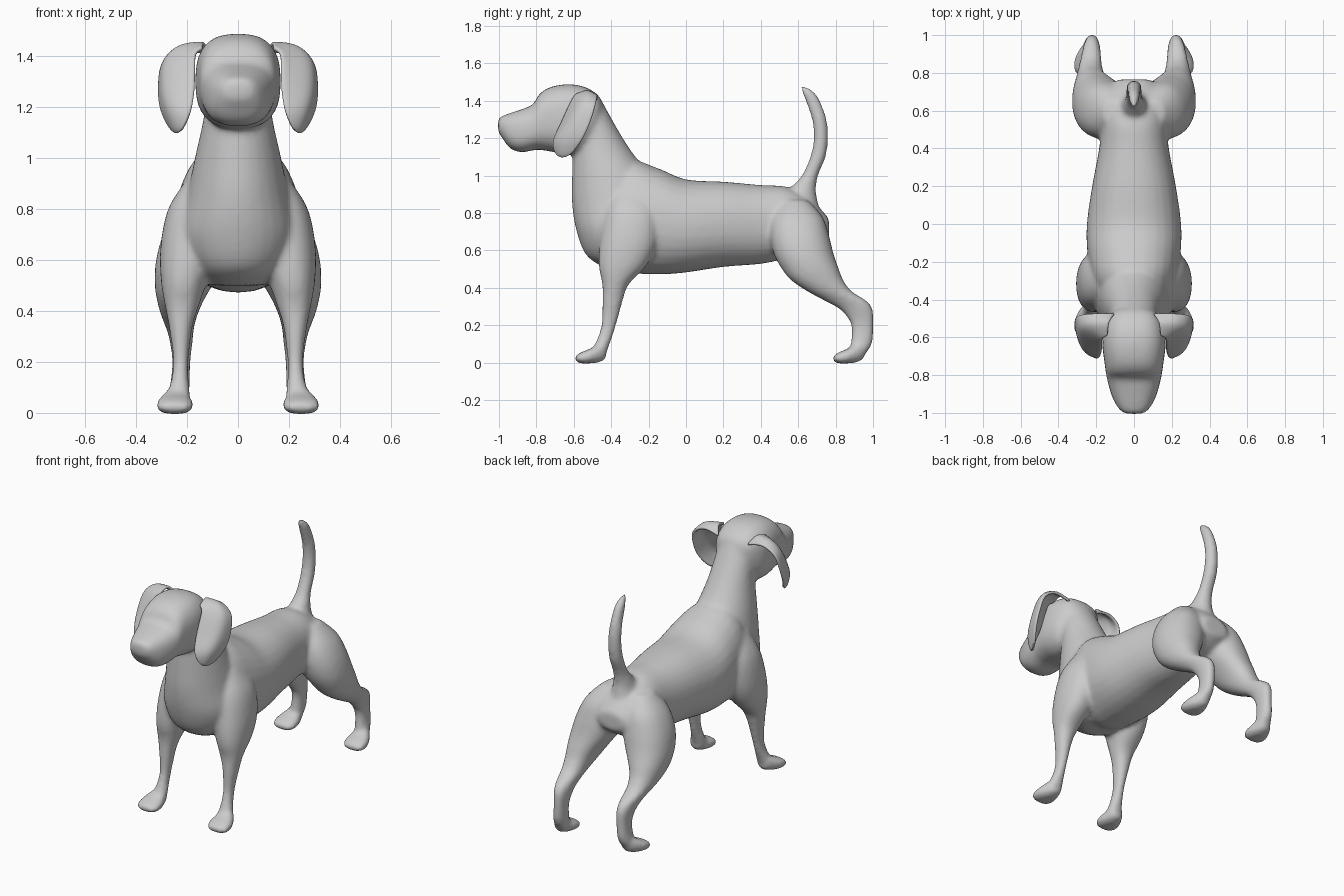
import bpy, bmesh, math
from mathutils import Vector


def catmull(rows, steps):
    """Smoothly interpolate a list of number tuples."""
    out = []
    for i in range(len(rows) - 1):
        p0, p1 = rows[max(i - 1, 0)], rows[i]
        p2, p3 = rows[i + 1], rows[min(i + 2, len(rows) - 1)]
        for s in range(steps):
            t = s / steps
            out.append([0.5 * (2 * b + (c - a) * t + (2 * a - 5 * b + 4 * c - d) * t * t
                               + (3 * b - a - 3 * c + d) * t ** 3)
                        for a, b, c, d in zip(p0, p1, p2, p3)])
    out.append(list(rows[-1]))
    return out


def loft(bm, axis, stations, side=1, power=2.2, n=28):
    """Rows are (position on axis, min, max of z or y, min x, max x)."""
    rings = []
    for pos, a0, a1, x0, x1 in catmull(stations, 4):
        ring = []
        for k in range(n):
            c, s = math.cos(2 * math.pi * k / n), math.sin(2 * math.pi * k / n)
            c = math.copysign(abs(c) ** (2 / power), c)
            s = math.copysign(abs(s) ** (2 / power), s)
            x = side * ((x0 + x1) / 2 + c * (x1 - x0) / 2)
            a = (a0 + a1) / 2 + s * (a1 - a0) / 2
            ring.append(bm.verts.new((x, a, pos) if axis == 'z' else (x, pos, a)))
        rings.append(ring)
    faces = [bm.faces.new(rings[0]), bm.faces.new(rings[-1][::-1])]
    for r, q in zip(rings, rings[1:]):
        for k in range(n):
            j = (k + 1) % n
            faces.append(bm.faces.new((r[k], q[k], q[j], r[j])))
    bmesh.ops.recalc_face_normals(bm, faces=faces)


def centred(rows):
    return [(p, a0, a1, -w, w) for p, a0, a1, w in rows]


def make_object(name, bm):
    me = bpy.data.meshes.new(name)
    bm.to_mesh(me)
    bm.free()
    for p in me.polygons:
        p.use_smooth = True
    ob = bpy.data.objects.new(name, me)
    bpy.context.collection.objects.link(ob)
    return ob


bm = bmesh.new()

# Torso: y, belly z, back z, half width
loft(bm, 'y', centred([
    (-.44, .62, .98, .15), (-.3, .49, 1.08, .22), (-.15, .472, 1.04, .247),
    (0, .482, .98, .25), (.2, .512, .968, .222), (.4, .528, .95, .185),
    (.55, .56, .938, .17), (.68, .60, .86, .15), (.765, .66, .77, .09)]))

# Neck and chest: z, front y, back y, half width
loft(bm, 'z', centred([
    (.50, -.42, -.2, .10), (.57, -.53, -.14, .18), (.7, -.585, -.115, .225),
    (.85, -.61, -.115, .20), (1.0, -.61, -.195, .17), (1.15, -.605, -.305, .137),
    (1.3, -.6, -.395, .117), (1.42, -.6, -.46, .10)]), power=2.0)

# Head and muzzle: y, chin z, top z, half width
loft(bm, 'y', centred([
    (-1.005, 1.235, 1.305, .045), (-.985, 1.205, 1.318, .075), (-.94, 1.145, 1.335, .105),
    (-.88, 1.125, 1.355, .128), (-.82, 1.135, 1.38, .143), (-.785, 1.138, 1.435, .15),
    (-.73, 1.13, 1.472, .157), (-.64, 1.115, 1.489, .168), (-.55, 1.13, 1.478, .16),
    (-.48, 1.22, 1.44, .125), (-.45, 1.28, 1.40, .08)]), power=2.6)

# Tail: z, front y, back y, half width
loft(bm, 'z', centred([
    (.84, .53, .71, .08), (.92, .55, .695, .062), (1.0, .618, .707, .045),
    (1.1, .663, .748, .042), (1.2, .683, .76, .04), (1.3, .673, .753, .037),
    (1.4, .638, .718, .031), (1.45, .617, .685, .023), (1.48, .610, .640, .010)]), power=2.0)

# Legs: z, front y, back y, inner x, outer x
front_leg = [
    (.92, -.38, -.22, .08, .20), (.8, -.43, -.15, .08, .275), (.65, -.46, -.15, .08, .305),
    (.52, -.467, -.21, .12, .303), (.42, -.448, -.305, .153, .287),
    (.34, -.447, -.335, .178, .272), (.2, -.453, -.373, .194, .255),
    (.1, -.487, -.407, .19, .27), (.04, -.52, -.43, .185, .285)]
hind_leg = [
    (.87, .52, .65, .04, .16), (.78, .465, .73, .03, .25), (.68, .45, .765, .02, .302),
    (.58, .47, .79, .05, .325), (.5, .513, .818, .10, .327), (.44, .562, .842, .135, .318),
    (.38, .65, .888, .16, .302), (.33, .742, .968, .172, .282), (.28, .828, 1.0, .178, .268),
    (.2, .883, 1.004, .187, .258), (.1, .88, .995, .19, .268), (.04, .87, .955, .195, .28)]
# Paw: y from the toe tip, sole z, top z, inner x, outer x
paw = [
    (0, .008, .035, .20, .295), (.03, -.004, .055, .178, .32), (.08, -.004, .075, .176, .318),
    (.13, .002, .10, .19, .295), (.165, .02, .10, .205, .27)]
for side in (-1, 1):
    loft(bm, 'z', front_leg, side)
    loft(bm, 'z', hind_leg, side)
    for toe in (-.593, .785):
        loft(bm, 'y', [(toe + r[0], *r[1:]) for r in paw], side, 2.5)

# Fuse the parts into one smooth skin
body = make_object("body", bm)
remesh = body.modifiers.new("fuse", 'REMESH')
remesh.mode = 'VOXEL'
remesh.voxel_size = 0.012
remesh.use_smooth_shade = True
smooth = body.modifiers.new("smooth", 'SMOOTH')
smooth.factor = 0.5
smooth.iterations = 14

# Ears: rows from root to tip, each back, middle and front point
ear_rows = [
    (.10, -.475, 1.40, .13, -.52, 1.45, .14, -.59, 1.43),
    (.20, -.475, 1.425, .22, -.53, 1.44, .165, -.605, 1.41),
    (.287, -.483, 1.38, .272, -.56, 1.385, .168, -.63, 1.36),
    (.307, -.51, 1.29, .28, -.615, 1.28, .170, -.67, 1.27),
    (.302, -.55, 1.20, .265, -.665, 1.19, .183, -.705, 1.19),
    (.270, -.60, 1.13, .245, -.67, 1.12, .205, -.70, 1.135),
    (.245, -.64, 1.105, .235, -.66, 1.103, .222, -.68, 1.107)]
for side, name in ((1, "left_ear"), (-1, "right_ear")):
    bm = bmesh.new()
    grid = []
    for r in catmull(ear_rows, 3):
        pts = catmull([r[0:3], r[3:6], r[6:9]], 4)
        grid.append([bm.verts.new((side * x, y, z)) for x, y, z in pts])
    for a, b in zip(grid, grid[1:]):
        for k in range(len(a) - 1):
            bm.faces.new((a[k], a[k + 1], b[k + 1], b[k]))
    bmesh.ops.recalc_face_normals(bm, faces=bm.faces)
    ear = make_object(name, bm)
    thick = ear.modifiers.new("thickness", 'SOLIDIFY')
    thick.thickness = 0.018
    thick.offset = 0
    ear.modifiers.new("round", 'SUBSURF').levels = 1
